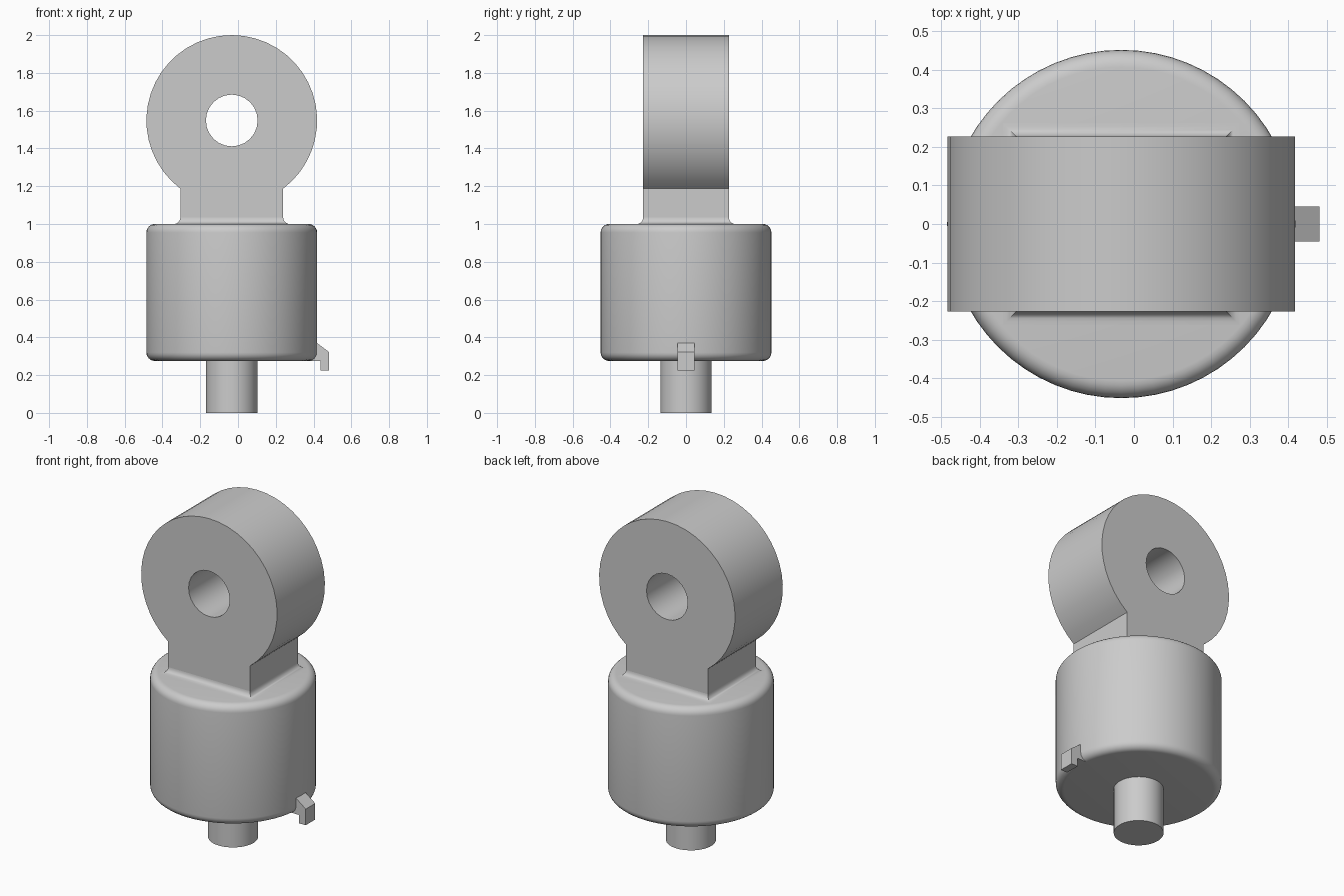
import bpy, bmesh, math
from math import sin, cos, pi

cube = bpy.data.objects.get("Cube")
if cube:
    bpy.data.objects.remove(cube, do_unlink=True)

CX = -0.033          # axis of the cylinder, eye and rod
R = 0.452            # outer radius of body and eye
EYE_Z = 1.548
HALF_T = 0.227       # half thickness of the eye
NECK = 0.272         # half width of the neck

grey = bpy.data.materials.new("plain grey")
grey.use_nodes = True
colour = (0.6, 0.6, 0.6, 1)
grey.diffuse_color = colour
grey.node_tree.nodes["Principled BSDF"].inputs["Base Color"].default_value = colour


def finish(name, bm, angle=35):
    """Turn a bmesh into a grey object, smooth except at sharp edges."""
    bmesh.ops.remove_doubles(bm, verts=bm.verts, dist=1e-5)
    bmesh.ops.recalc_face_normals(bm, faces=bm.faces)
    mesh = bpy.data.meshes.new(name)
    bm.to_mesh(mesh)
    bm.free()
    mesh.materials.clear()
    mesh.materials.append(grey)
    obj = bpy.data.objects.new(name, mesh)
    bpy.context.collection.objects.link(obj)
    bpy.ops.object.select_all(action='DESELECT')
    obj.select_set(True)
    bpy.context.view_layer.objects.active = obj
    bpy.ops.object.shade_smooth_by_angle(angle=math.radians(angle))
    return obj


def loft(bm, rings):
    """Skin closed rings of points and cap both ends."""
    loops = [[bm.verts.new(p) for p in ring] for ring in rings]
    n = len(loops[0])
    for a, b in zip(loops, loops[1:]):
        for i in range(n):
            bm.faces.new((a[i], a[(i + 1) % n], b[(i + 1) % n], b[i]))
    bm.faces.new(loops[0])
    bm.faces.new(loops[-1])


def lathe(name, profile, sides):
    bm = bmesh.new()
    loft(bm, [[(CX + r * cos(2 * pi * i / sides), r * sin(2 * pi * i / sides), z)
               for i in range(sides)] for r, z in profile])
    return finish(name, bm)


# Cylindrical body with rounded top and bottom rims
FILLET, BOTTOM, TOP = 0.045, 0.275, 1.0
arc = [i * pi / 12 for i in range(7)]
low = [(R - FILLET + FILLET * sin(a), BOTTOM + FILLET - FILLET * cos(a)) for a in arc]
high = [(r, BOTTOM + TOP - z) for r, z in reversed(low)]
lathe("cylinder_body", low + high, 64)

# Short rod below
lathe("lower_rod", [(0.136, 0), (0.136, BOTTOM + 0.01)], 48)

# Eye and neck cut from one outline, with a through hole
start = math.asin(NECK / R)
STEPS = 36
outline = [(CX + R * sin(a), EYE_Z - R * cos(a)) for a in
           (start + i * (2 * pi - 2 * start) / STEPS for i in range(STEPS + 1))]
outline += [(CX - NECK, TOP), (CX + NECK, TOP)]
hole = [(CX + 0.137 * cos(2 * pi * i / 24), EYE_Z + 0.137 * sin(2 * pi * i / 24))
        for i in range(24)]
curve = bpy.data.curves.new("eye_outline", 'CURVE')
curve.dimensions = '2D'
curve.fill_mode = 'BOTH'
curve.extrude = HALF_T
for pts in (outline, hole):
    spline = curve.splines.new('POLY')
    spline.points.add(len(pts) - 1)
    for point, (x, z) in zip(spline.points, pts):
        point.co = (x, z, 0, 1)
    spline.use_cyclic_u = True
helper = bpy.data.objects.new("eye_helper", curve)
bm = bmesh.new()
bm.from_mesh(helper.to_mesh())
helper.to_mesh_clear()
bpy.data.objects.remove(helper)
for v in bm.verts:
    x, z, y = v.co
    v.co = (x, -y, z)
finish("eye_bracket", bm)

# Concave flare where the neck meets the body
FLARE = 0.035
bm = bmesh.new()
rings = []
for a in arc:
    grow = FLARE * (1 - sin(a))
    z = TOP + FLARE * (1 - cos(a))
    w, d = NECK + grow, HALF_T + grow
    rings.append([(CX + sx * w, sy * d, z) for sx, sy in ((-1, -1), (1, -1), (1, 1), (-1, 1))])
loft(bm, rings)
finish("neck_flare", bm)

# Hooked tab on the left side
tab = [(0.38, 0.375), (0.418, 0.37), (0.482, 0.322), (0.482, 0.225),
       (0.438, 0.225), (0.438, 0.275), (0.38, 0.275)]
bm = bmesh.new()
loft(bm, [[(x, y, z) for x, z in tab] for y in (-0.045, 0.045)])
finish("side_tab", bm, 20)
